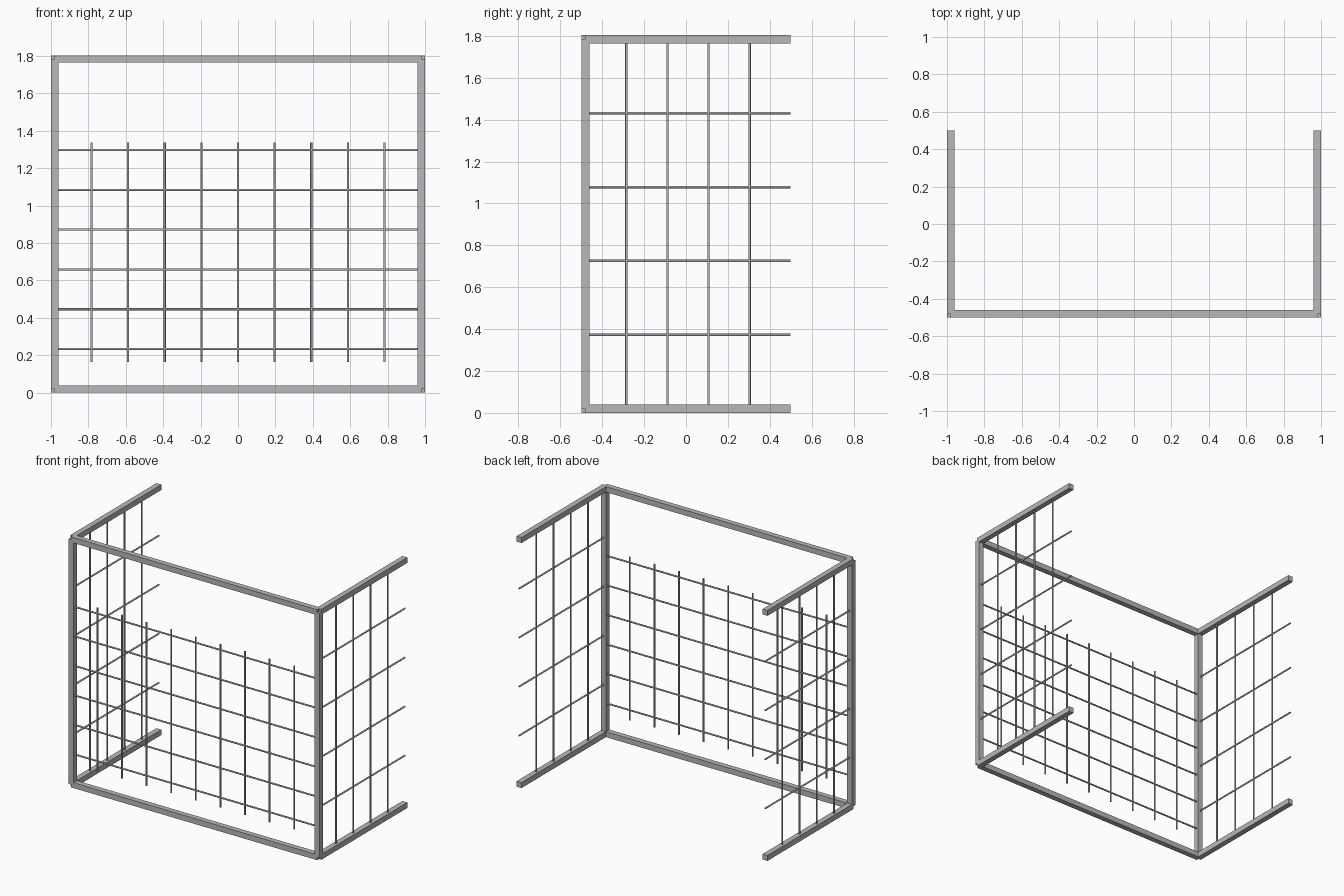
import bpy
import math
from mathutils import Vector

if "Cube" in bpy.data.objects:
    bpy.data.objects.remove(bpy.data.objects["Cube"])

T = 0.0392            # square tube width
R = 0.0058            # wire rod radius
X = 1 - T / 2         # tube centre lines
Y0, Y1 = -0.5 + T / 2, 0.5
Z0, Z1 = T / 2, 1.804 - T / 2

steel = bpy.data.materials.new("steel grey")
steel.diffuse_color = (0.48, 0.48, 0.48, 1)
steel.use_nodes = True
steel.node_tree.nodes["Principled BSDF"].inputs["Base Color"].default_value = steel.diffuse_color


def tube(name, a, b):
    """Square tube between two points along one axis."""
    a, b = Vector(a), Vector(b)
    bpy.ops.mesh.primitive_cube_add(size=1, location=(a + b) / 2)
    ob = bpy.context.object
    ob.scale = [abs(d) if abs(d) > 1e-6 else T for d in (b - a)]
    bpy.ops.object.transform_apply(location=False, rotation=False, scale=True)
    ob.name = name
    ob.data.materials.append(steel)


def rod(name, a, b):
    """Round wire between two points."""
    a, b = Vector(a), Vector(b)
    d = b - a
    bpy.ops.mesh.primitive_cylinder_add(vertices=12, radius=R, depth=d.length,
                                        location=(a + b) / 2,
                                        rotation=d.to_track_quat('Z', 'Y').to_euler())
    ob = bpy.context.object
    ob.name = name
    ob.data.materials.append(steel)
    bpy.ops.object.shade_smooth_by_angle(angle=math.radians(40))


# front frame rails
for label, z in (("bottom", Z0), ("top", Z1)):
    tube(f"front_{label}_rail", (-X, Y0, z), (X, Y0, z))

# front mesh
for i in range(9):
    x = (i - 4) * 0.196
    rod(f"front_upright_wire_{i + 1}", (x, Y0, 0.163), (x, Y0, 1.339))
for i in range(6):
    z = 0.234 + 0.2126 * i
    rod(f"front_cross_wire_{i + 1}", (-X, Y0, z), (X, Y0, z))

# corner posts, side rails and side mesh
for side, x in (("left", -X), ("right", X)):
    tube(f"{side}_post", (x, Y0, Z0), (x, Y0, Z1))
    for label, z in (("bottom", Z0), ("top", Z1)):
        tube(f"{side}_{label}_rail", (x, Y0, z), (x, Y1, z))
    for i in range(1, 5):
        y = Y0 + 0.196 * i
        z = Z0 + (Z1 - Z0) * i / 5
        rod(f"{side}_upright_wire_{i}", (x, y, Z0), (x, y, Z1))
        rod(f"{side}_cross_wire_{i}", (x, Y0, z), (x, Y1, z))
